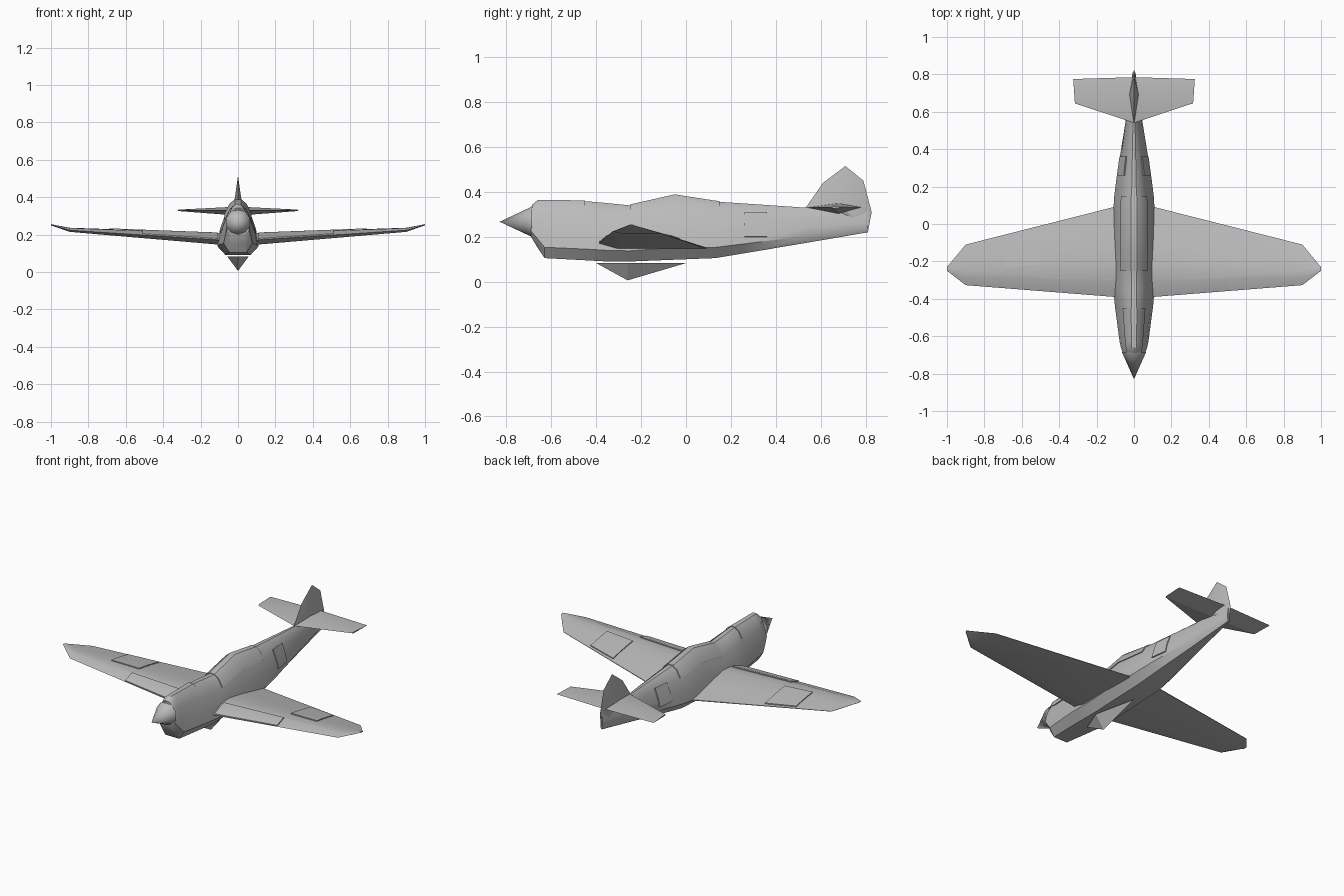
import bpy
import math

cube = bpy.data.objects.get("Cube")
if cube:
    bpy.data.objects.remove(cube, do_unlink=True)

GREY = (0.5, 0.5, 0.5, 1)
metal = bpy.data.materials.new("plain grey")
metal.use_nodes = True
metal.diffuse_color = GREY
metal.node_tree.nodes["Principled BSDF"].inputs["Base Color"].default_value = GREY


def make(name, verts, faces, angle=30, mirror=False):
    """Turn points and faces into a shaded, optionally mirrored object."""
    mesh = bpy.data.meshes.new(name)
    mesh.from_pydata(verts, [], faces)
    mesh.materials.append(metal)
    obj = bpy.data.objects.new(name, mesh)
    bpy.context.collection.objects.link(obj)
    bpy.ops.object.select_all(action="DESELECT")
    obj.select_set(True)
    bpy.context.view_layer.objects.active = obj
    bpy.ops.object.mode_set(mode="EDIT")
    bpy.ops.mesh.select_all(action="SELECT")
    bpy.ops.mesh.normals_make_consistent(inside=False)
    bpy.ops.object.mode_set(mode="OBJECT")
    bpy.ops.object.shade_smooth_by_angle(angle=math.radians(angle))
    if mirror:
        obj.modifiers.new("Mirror", "MIRROR").use_clip = True
    return obj


def loft(name, rings, **kw):
    """Skin closed rings and cap both ends."""
    n = len(rings[0])
    faces = [(a * n + i, a * n + (i + 1) % n, (a + 1) * n + (i + 1) % n, (a + 1) * n + i)
             for a in range(len(rings) - 1) for i in range(n)]
    faces += [tuple(range(n)), tuple(range((len(rings) - 1) * n, len(rings) * n))]
    return make(name, [p for r in rings for p in r], faces, **kw)


def lerp_rows(rows, t):
    """Interpolate a table whose first column is the key."""
    for a, b in zip(rows, rows[1:]):
        if t <= b[0]:
            k = max(0, (t - a[0]) / (b[0] - a[0]))
            return [p + (q - p) * k for p, q in zip(a[1:], b[1:])]
    return rows[-1][1:]


# Fuselage stations: y, belly height, spine height, half width
STATIONS = [(-0.69, 0.20, 0.335, 0.06), (-0.66, 0.15, 0.36, 0.07),
            (-0.63, 0.105, 0.36, 0.077), (-0.44, 0.095, 0.358, 0.102),
            (-0.35, 0.09, 0.35, 0.11), (-0.25, 0.09, 0.34, 0.11),
            (-0.05, 0.098, 0.385, 0.11), (0.13, 0.105, 0.357, 0.108),
            (0.25, 0.125, 0.349, 0.093), (0.53, 0.172, 0.33, 0.048),
            (0.81, 0.22, 0.325, 0.008)]
# Half cross-section: height fraction, width fraction
SECTION = [(0, 0.6), (0.19, 1), (0.45, 0.88), (0.74, 0.62), (0.92, 0.38), (1, 0.12)]


def skin(y, h, side=1, off=0):
    """Point on the fuselage skin at height fraction h."""
    low, high, w = lerp_rows(STATIONS, y)
    return (side * (w * lerp_rows(SECTION, h)[0] + off), y, low + (high - low) * h + off * h)


hs = [h for h, _ in SECTION]
loft("fuselage", [[skin(s[0], h) for h in hs] + [skin(s[0], h, -1) for h in reversed(hs)]
                  for s in STATIONS], angle=35)


# Raised covers that follow the skin over the spine
def cover(name, y0, y1, h0):
    ys = [y0] + [s[0] for s in STATIONS if y0 < s[0] < y1] + [y1]
    heights = [h0] + [h for h in hs if h > h0]
    loft(name, [[skin(y, h, 1, 0.004) for h in heights] +
                [skin(y, h, -1, 0.004) for h in reversed(heights)] for y in ys], angle=35)


cover("engine_cover", -0.685, -0.45, 0.78)
cover("canopy", -0.25, 0.15, 0.74)

# Square hatch on each side of the rear fuselage
for side, label in ((1, "left"), (-1, "right")):
    rings = []
    for y in (0.26, 0.36):
        low, high, _ = lerp_rows(STATIONS, y)
        levels = [(z - low) / (high - low) for z in (0.2, 0.25, 0.305)]
        rings.append([skin(y, h, side, 0.006) for h in levels] +
                     [skin(y, h, side, -0.003) for h in reversed(levels)])
    loft(label + "_side_hatch", rings)

# Spinner cone
N = 10
base = [(0.068 * math.sin(math.tau * i / N), -0.685, 0.267 + 0.068 * math.cos(math.tau * i / N))
        for i in range(N)]
make("spinner", base + [(0, -0.83, 0.267)],
     [(i, (i + 1) % N, N) for i in range(N)] + [tuple(range(N))], angle=40)

# Wing stations: x, leading y, trailing y, underside height, thickness
WING = [(0, -0.398, 0.118, 0.138, 0.068), (0.9, -0.327, -0.11, 0.215, 0.022),
        (1, -0.25, -0.23, 0.25, 0.006)]
# Upper surface: chord fraction, thickness fraction
AEROFOIL = [(0, 0.4), (0.18, 0.92), (0.35, 1), (0.6, 0.72), (1, 0.08)]


def wing_top(x, f, off=0):
    lead, trail, low, thick = lerp_rows(WING, x)
    return (x, lead + (trail - lead) * f, low + thick * lerp_rows(AEROFOIL, f)[0] + off)


def wing_ring(x):
    _, _, low, _ = lerp_rows(WING, x)
    top = [wing_top(x, f) for f, _ in AEROFOIL]
    return top + [(x, top[-1][1], low), (x, top[1][1], low)]


loft("wings", [wing_ring(s[0]) for s in WING], mirror=True)


# Thin panels lying on the wing
def wing_panel(name, x0, x1, fs):
    loft(name, [[wing_top(x, f, 0.006) for f in fs] +
                [wing_top(x, f, -0.002) for f in reversed(fs)] for x in (x0, x1)], mirror=True)


wing_panel("leading_edge_panels", 0.11, 0.51, (0.01, 0.18, 0.21))
wing_panel("outer_wing_panels", 0.51, 0.69, (0.4, 0.6, 0.95))

# Tailplane with a ridge that runs out to the tip corner
ROOT = [(0, 0.54, 0.33), (0, 0.68, 0.35), (0, 0.785, 0.332), (0, 0.68, 0.302)]
TIP = [(0.315, 0.645, 0.33), (0.317, 0.655, 0.334), (0.325, 0.775, 0.331), (0.317, 0.655, 0.326)]
loft("tailplane", [ROOT, TIP], angle=15, mirror=True)

# Fin and rudder: outline swells to a ridge along its middle
OUTLINE = [(0.53, 0.325), (0.61, 0.44), (0.71, 0.515), (0.79, 0.45), (0.827, 0.31), (0.81, 0.22)]
edge = [(0, y, z) for y, z in OUTLINE]
loft_faces = [(i, (i + 1) % 6, 6 + s) for s in (0, 1) for i in range(6)]
make("fin", edge + [(0.025, 0.69, 0.34), (-0.025, 0.69, 0.34)], loft_faces, angle=20)

# Pointed belly scoop
make("belly_scoop", [(0, -0.4, 0.083), (0.057, -0.26, 0.083), (0, 0, 0.083),
                     (-0.057, -0.26, 0.083), (0, -0.26, 0.006)],
     [(i, (i + 1) % 4, 4) for i in range(4)] + [(0, 1, 2, 3)], angle=20)
